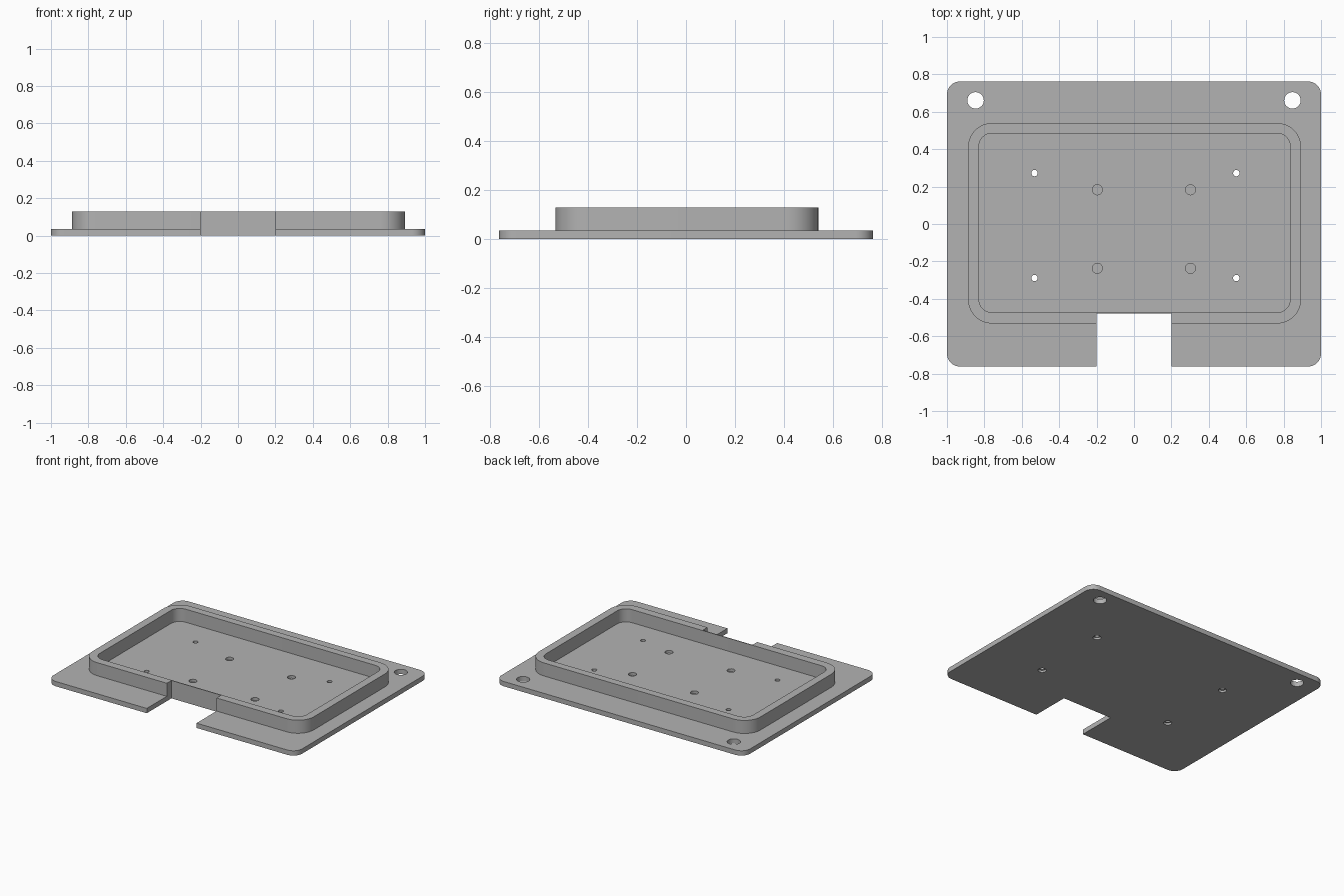
import bpy
import bmesh
from math import sin, cos, pi, radians

default = bpy.data.objects.get("Cube")
if default:
    bpy.data.objects.remove(default, do_unlink=True)

grey = bpy.data.materials.new("plain grey")
grey.use_nodes = True
GREY = (0.45, 0.45, 0.45, 1)
grey.diffuse_color = GREY
grey.node_tree.nodes["Principled BSDF"].inputs["Base Color"].default_value = GREY

PLATE_TOP, RIM_TOP = 0.035, 0.13


def prism(name, outline, z0, z1):
    """Extrude a flat outline from z0 up to z1."""
    bm = bmesh.new()
    face = bm.faces.new([bm.verts.new((x, y, z0)) for x, y in outline])
    up = bmesh.ops.extrude_face_region(bm, geom=[face])["geom"]
    for v in up:
        if isinstance(v, bmesh.types.BMVert):
            v.co.z = z1
    bmesh.ops.recalc_face_normals(bm, faces=bm.faces)
    mesh = bpy.data.meshes.new(name)
    bm.to_mesh(mesh)
    bm.free()
    mesh.materials.append(grey)
    obj = bpy.data.objects.new(name, mesh)
    bpy.context.collection.objects.link(obj)
    return obj


def rounded(x0, x1, y0, y1, r, steps=10):
    """Rounded rectangle, anticlockwise."""
    centres = [(x1 - r, y1 - r), (x0 + r, y1 - r), (x0 + r, y0 + r), (x1 - r, y0 + r)]
    return [(cx + r * cos((q + i / steps) * pi / 2), cy + r * sin((q + i / steps) * pi / 2))
            for q, (cx, cy) in enumerate(centres) for i in range(steps + 1)]


def circle(x, y, r, n=32):
    return [(x + r * cos(2 * pi * i / n), y + r * sin(2 * pi * i / n)) for i in range(n)]


def combine(target, tool, operation="DIFFERENCE"):
    """Apply a boolean and discard the tool."""
    mod = target.modifiers.new("boolean", "BOOLEAN")
    mod.operation, mod.solver, mod.object = operation, "EXACT", tool
    bpy.ops.object.select_all(action="DESELECT")
    bpy.context.view_layer.objects.active = target
    target.select_set(True)
    bpy.ops.object.modifier_apply(modifier=mod.name)
    bpy.data.objects.remove(tool, do_unlink=True)


# Base plate with the raised rim around a shallow tray
tray = prism("tray_plate", rounded(-1, 1, -0.762, 0.762, 0.07), 0, PLATE_TOP)
rim = prism("rim", rounded(-0.887, 0.893, -0.532, 0.54, 0.128), 0.01, RIM_TOP)
combine(tray, rim, "UNION")
pocket = prism("pocket", rounded(-0.829, 0.835, -0.473, 0.485, 0.07), PLATE_TOP, 0.3)
combine(tray, pocket)

# Front notch, leaving a thin wall in front of the tray
notch = prism("notch", [(-0.2, -1), (0.2, -1), (0.2, -0.479), (-0.2, -0.479)], -0.1, 0.3)
combine(tray, notch)

# Hanging holes at the back corners
for x in (-0.847, 0.847):
    combine(tray, prism("hanging_hole", circle(x, 0.661, 0.044), -0.1, 0.3))

# Screw holes, counterbored from below
for x in (-0.532, 0.547):
    for y in (-0.289, 0.272):
        combine(tray, prism("screw_hole", circle(x, y, 0.017), -0.1, 0.3))
        combine(tray, prism("counterbore", circle(x, y, 0.027), -0.1, 0.015))

# Blind holes in the tray floor
for x in (-0.196, 0.302):
    for y in (-0.237, 0.183):
        combine(tray, prism("blind_hole", circle(x, y, 0.027), 0.015, 0.3))

# Smooth the rounded corners and keep the edges crisp
tray.select_set(True)
bpy.context.view_layer.objects.active = tray
bpy.ops.object.shade_smooth_by_angle(angle=radians(30))
